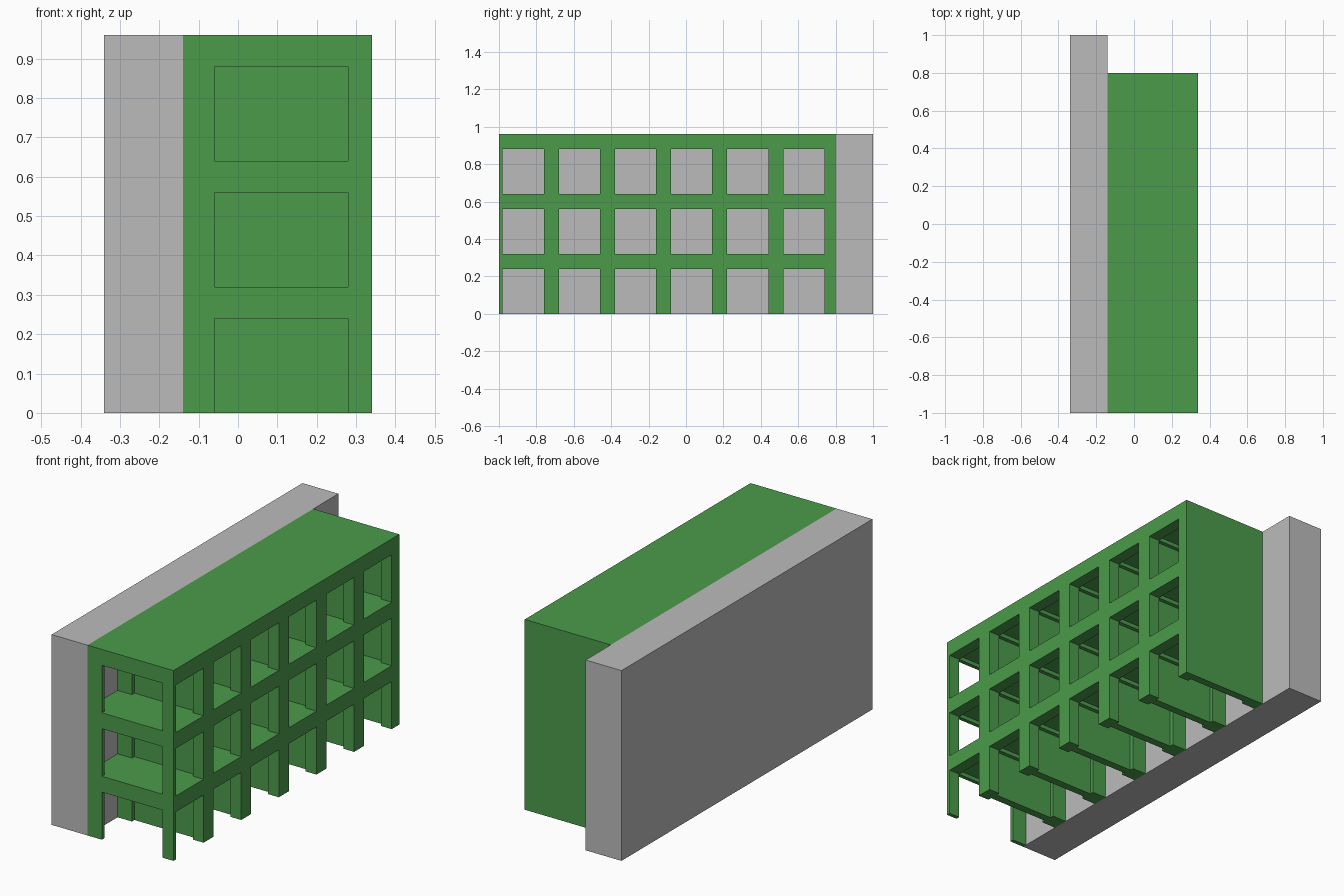
import bpy
import bmesh
from mathutils import Vector

if "Cube" in bpy.data.objects:
    bpy.data.objects.remove(bpy.data.objects["Cube"])


def material(name, rgb):
    m = bpy.data.materials.new(name)
    m.diffuse_color = (*rgb, 1)
    m.use_nodes = True
    m.node_tree.nodes["Principled BSDF"].inputs["Base Color"].default_value = m.diffuse_color
    return m


def boxes(name, extents, mat=None):
    """One object made of axis-aligned boxes given as (x0, x1, y0, y1, z0, z1)."""
    bm = bmesh.new()
    for x0, x1, y0, y1, z0, z1 in extents:
        size = Vector((x1 - x0, y1 - y0, z1 - z0))
        mid = Vector((x0 + x1, y0 + y1, z0 + z1)) / 2
        for v in bmesh.ops.create_cube(bm, size=1)["verts"]:
            v.co = v.co * size + mid
    me = bpy.data.meshes.new(name)
    bm.to_mesh(me)
    bm.free()
    ob = bpy.data.objects.new(name, me)
    bpy.context.collection.objects.link(ob)
    if mat:
        me.materials.append(mat)
    return ob


def cut(target, extents):
    cutter = boxes("cutter", extents)
    cutter.hide_render = True
    mod = target.modifiers.new("cut", "BOOLEAN")
    mod.operation, mod.solver, mod.object = "DIFFERENCE", "EXACT", cutter
    bpy.context.view_layer.objects.active = target
    bpy.ops.object.modifier_apply(modifier=mod.name)
    bpy.data.objects.remove(cutter)


green = material("green", (0.07, 0.33, 0.07))
grey = material("grey", (0.5, 0.5, 0.5))

# Rear slab and the block of open bays in front of it
boxes("back_wall", [(-0.34, -0.14, -1, 1, 0, 0.96)], grey)
frame = boxes("bay_frame", [(-0.14, 0.34, -1, 0.8, 0, 0.96)], green)

# Six columns by three storeys of bays
through, side_recess, ceiling_recess = [], [], []
for col in range(6):
    y0 = -0.98 + 0.3 * col
    y1 = y0 + 0.22
    front = y0 - 0.1 if col == 0 else y0 - 0.02   # first bay opens to the front
    for row in range(3):
        z0 = 0.32 * row
        z1 = z0 + 0.24
        low = -0.1 if row == 0 else z0            # ground storey has no floor
        through.append((-0.2, 0.4, y0, y1, low, z1))
        side_recess.append((-0.06, 0.28, front, y1 + 0.02, low, z1))
        ceiling_recess.append((-0.06, 0.28, y0, y1, z1 - 0.1, z1 + 0.02))

# Openings, thinned cross walls, then coffered ceilings
for group in (through, side_recess, ceiling_recess):
    cut(frame, group)
